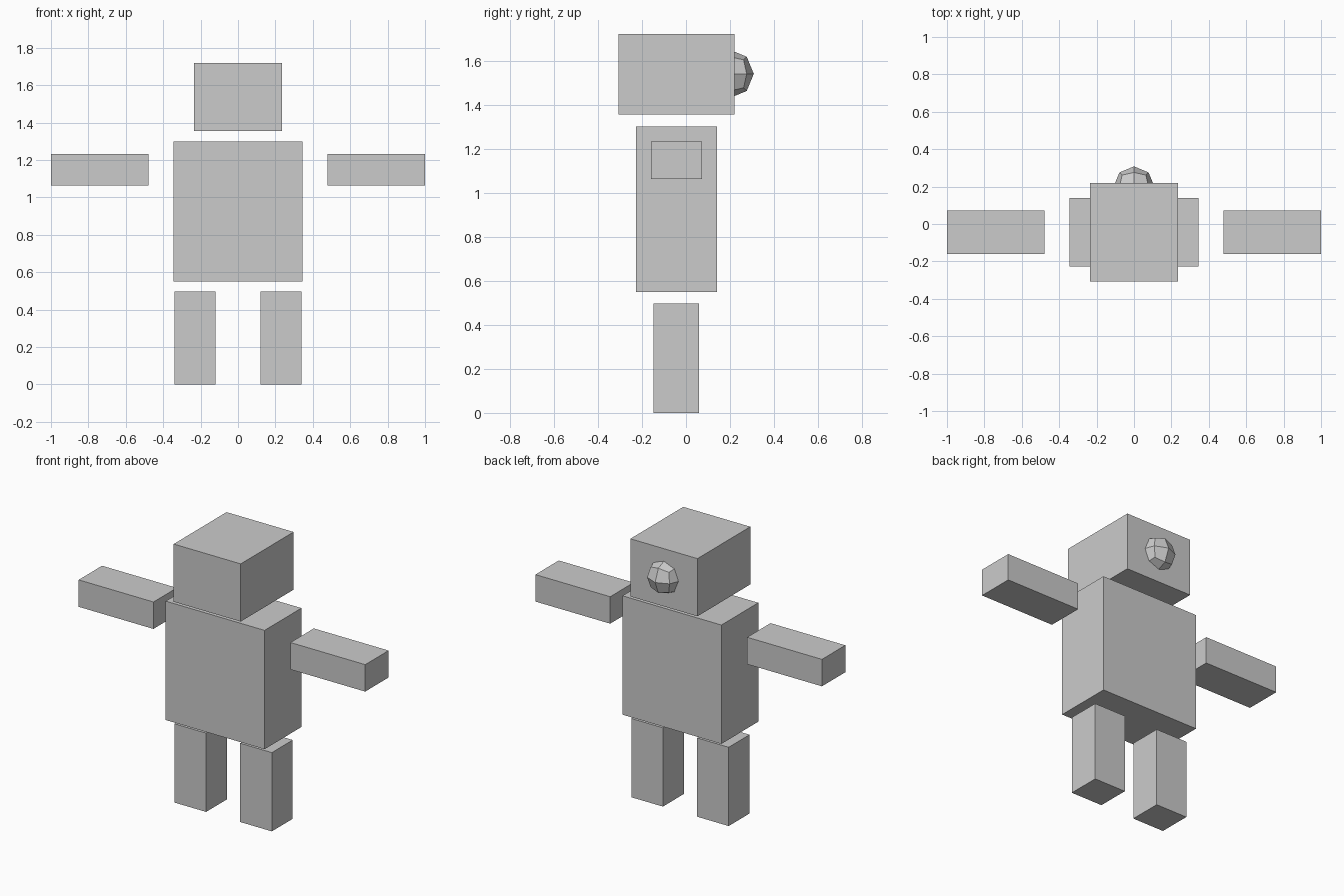
import bpy
import bmesh
from mathutils import Vector

cube = bpy.data.objects.get("Cube")
if cube:
    bpy.data.objects.remove(cube, do_unlink=True)

# Single plain grey for every part
grey = bpy.data.materials.new("plain_grey")
grey.use_nodes = True
colour = (0.6, 0.6, 0.6, 1.0)
grey.diffuse_color = colour
grey.node_tree.nodes["Principled BSDF"].inputs["Base Color"].default_value = colour


def add_object(name, bm):
    mesh = bpy.data.meshes.new(name)
    bm.to_mesh(mesh)
    bm.free()
    mesh.materials.append(grey)
    obj = bpy.data.objects.new(name, mesh)
    bpy.context.collection.objects.link(obj)
    return obj


def box(name, low, high):
    """Box spanning two opposite corners, with its origin at the middle."""
    low, high = Vector(low), Vector(high)
    bm = bmesh.new()
    bmesh.ops.create_cube(bm, size=1)
    bmesh.ops.scale(bm, vec=high - low, verts=bm.verts)
    obj = add_object(name, bm)
    obj.location = (low + high) / 2
    return obj


def quad_ball(name, centre, radius):
    """Flat-faced ball: a cube cut once and pushed out to a sphere."""
    bm = bmesh.new()
    bmesh.ops.create_cube(bm, size=2)
    bmesh.ops.subdivide_edges(bm, edges=bm.edges[:], cuts=1, use_grid_fill=True)
    for v in bm.verts:
        v.co = v.co.normalized() * radius
    obj = add_object(name, bm)
    obj.location = centre
    return obj


# Head and torso
box("head", (-0.234, -0.307, 1.356), (0.234, 0.22, 1.72))
box("torso", (-0.345, -0.228, 0.55), (0.345, 0.14, 1.30))

# Ball on the back of the head
quad_ball("head_knob", (0, 0.198, 1.54), 0.11)

# Outstretched arms and legs, detached from the torso
for side, s in (("left", 1), ("right", -1)):
    xs = sorted((s * 0.478, s * 1.0))
    box(side + "_arm", (xs[0], -0.16, 1.063), (xs[1], 0.073, 1.233))
    xs = sorted((s * 0.119, s * 0.34))
    box(side + "_leg", (xs[0], -0.148, 0), (xs[1], 0.06, 0.497))
